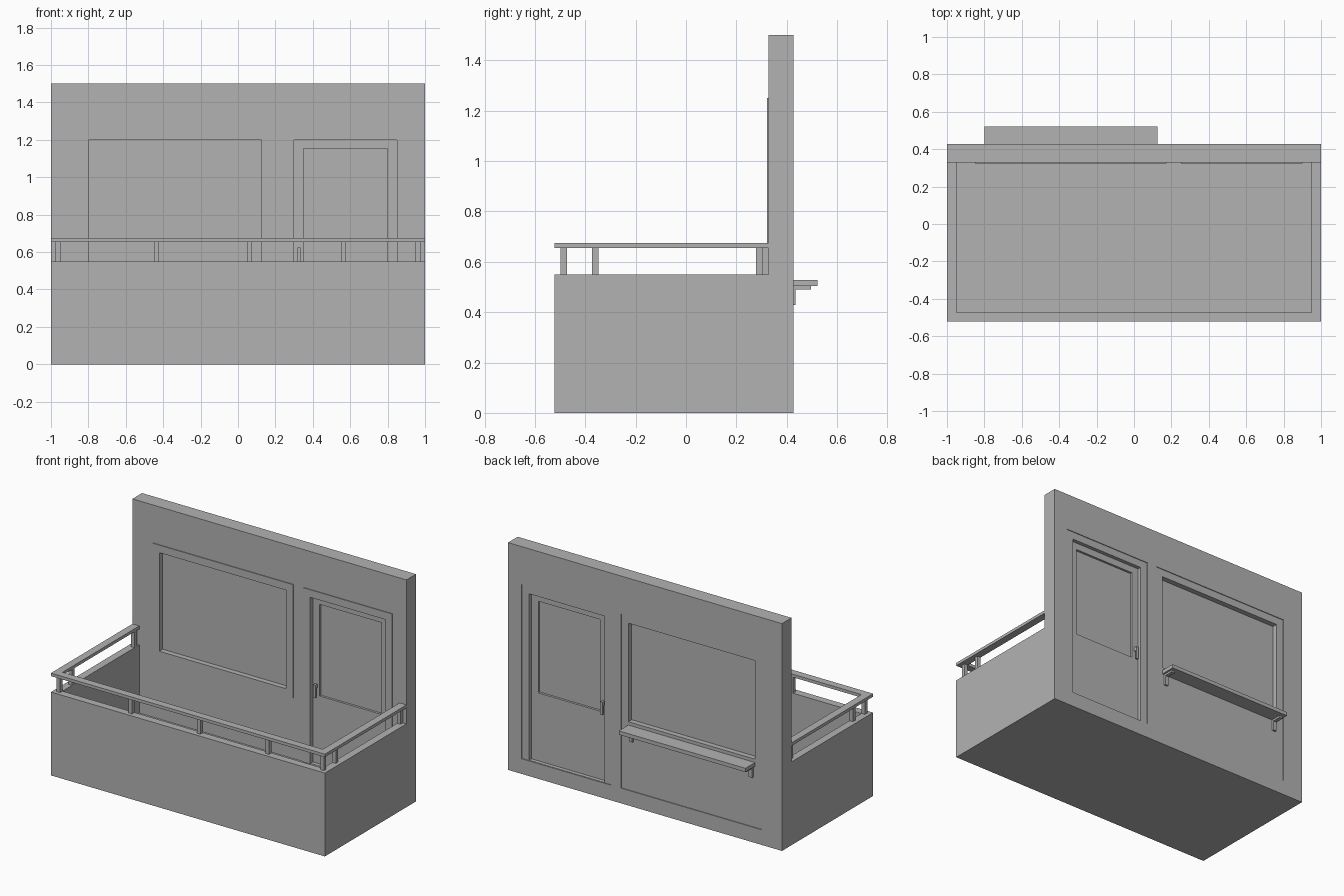
import bpy, bmesh

if "Cube" in bpy.data.objects:
    bpy.data.objects.remove(bpy.data.objects["Cube"])

mat = bpy.data.materials.new("plain grey")
mat.diffuse_color = (0.45, 0.45, 0.45, 1)
mat.use_nodes = True
mat.node_tree.nodes["Principled BSDF"].inputs["Base Color"].default_value = mat.diffuse_color

F, B, N = 0.3275, 0.4275, -0.5225   # wall front, wall back, balcony front


def boxes(name, *specs):
    """One object made of axis-aligned boxes (x0, x1, y0, y1, z0, z1)."""
    bm = bmesh.new()
    for x0, x1, y0, y1, z0, z1 in specs:
        for v in bmesh.ops.create_cube(bm, size=1)["verts"]:
            v.co = ((x0 + x1) / 2 + v.co.x * (x1 - x0),
                    (y0 + y1) / 2 + v.co.y * (y1 - y0),
                    (z0 + z1) / 2 + v.co.z * (z1 - z0))
    me = bpy.data.meshes.new(name)
    bm.to_mesh(me)
    bm.free()
    me.materials.append(mat)
    ob = bpy.data.objects.new(name, me)
    bpy.context.scene.collection.objects.link(ob)
    return ob


def cut(target, name, spec):
    c = boxes(name, spec)
    c.hide_render = True
    c.display_type = 'WIRE'
    m = target.modifiers.new(name, 'BOOLEAN')
    m.operation, m.solver, m.object = 'DIFFERENCE', 'EXACT', c


def frame(name, outer, inner, y0, y1):
    """Rectangular frame standing in the xz plane."""
    a, b, c, d = outer
    e, f, g, h = inner
    return boxes(name, (a, e, y0, y1, c, d), (f, b, y0, y1, c, d),
                 (e, f, y0, y1, h, d), (e, f, y0, y1, c, g))


# house wall with shallow recesses on the back and two openings
wall = boxes("house_wall", (-1, 1, F, B, 0, 1.5))
cut(wall, "window_recess_cutter", (-0.85, 0.175, B - 0.005, B + 0.1, 0.1, 1.25))
cut(wall, "door_recess_cutter", (0.25, 0.9, B - 0.005, B + 0.1, 0.1, 1.25))
cut(wall, "window_opening_cutter", (-0.8, 0.125, F - 0.1, B + 0.2, 0.55, 1.2))
cut(wall, "door_opening_cutter", (0.3, 0.85, F - 0.1, B + 0.2, 0.102, 1.2))

# thin trims on the front
frame("window_trim", (-0.85, 0.175, 0.5, 1.25), (-0.8, 0.125, 0.55, 1.2), F - 0.005, F + 0.001)
boxes("door_trim", (0.25, 0.3, F - 0.005, F + 0.001, 0.1, 1.25),
      (0.85, 0.9, F - 0.005, F + 0.001, 0.1, 1.25),
      (0.3, 0.85, F - 0.005, F + 0.001, 1.2, 1.25))

# window pane, door leaf and door glass
boxes("window_pane", (-0.8, 0.125, F + 0.03, B - 0.04, 0.55, 1.2))
frame("door_leaf", (0.3, 0.85, 0.102, 1.2), (0.35, 0.8, 0.55, 1.155), F + 0.025, B - 0.03)
boxes("door_glass", (0.35, 0.8, F + 0.04, B - 0.045, 0.55, 1.155))

# lever handles on both sides of the door
for name, y0, y1, s0, s1 in (("front", F + 0.003, F + 0.013, F + 0.013, F + 0.026),
                             ("back", B - 0.018, B - 0.008, B - 0.031, B - 0.018)):
    boxes("door_handle_" + name, (0.317, 0.333, y0, y1, 0.54, 0.625),
          (0.317, 0.333, s0, s1, 0.6, 0.625))

# balcony slab and parapet
boxes("balcony_slab", (-0.95, 0.95, N + 0.05, F, 0, 0.1))
boxes("parapet", (-1, 1, N, N + 0.05, 0, 0.55),
      (-1, -0.95, N + 0.05, F, 0, 0.55), (0.95, 1, N + 0.05, F, 0, 0.55))

# hand rail and its posts
boxes("hand_rail", (-1, 1, N, N + 0.05, 0.655, 0.675),
      (-1, -0.95, N + 0.05, F, 0.655, 0.675), (0.95, 1, N + 0.05, F, 0.655, 0.675))
posts = [(x, N + 0.025) for x in (-0.975, -0.45, 0.05, 0.55, 0.95)]
posts += [(-0.975, N + 0.15), (0.95, N + 0.15), (-0.975, F - 0.05), (0.95, F - 0.025)]
boxes("rail_posts", *[(x, x + 0.025, y, y + 0.025, 0.55, 0.655) for x, y in posts])

# shelf-like sill on the back with two angle brackets
boxes("back_sill", (-0.8, 0.125, B - 0.005, -N, 0.503, 0.528))
for name, x in (("left", -0.775), ("right", 0.1)):
    boxes("sill_bracket_" + name, (x - 0.0125, x + 0.0125, B - 0.005, B + 0.068, 0.49, 0.503),
          (x - 0.0125, x + 0.0125, B - 0.005, B + 0.008, 0.428, 0.49))
